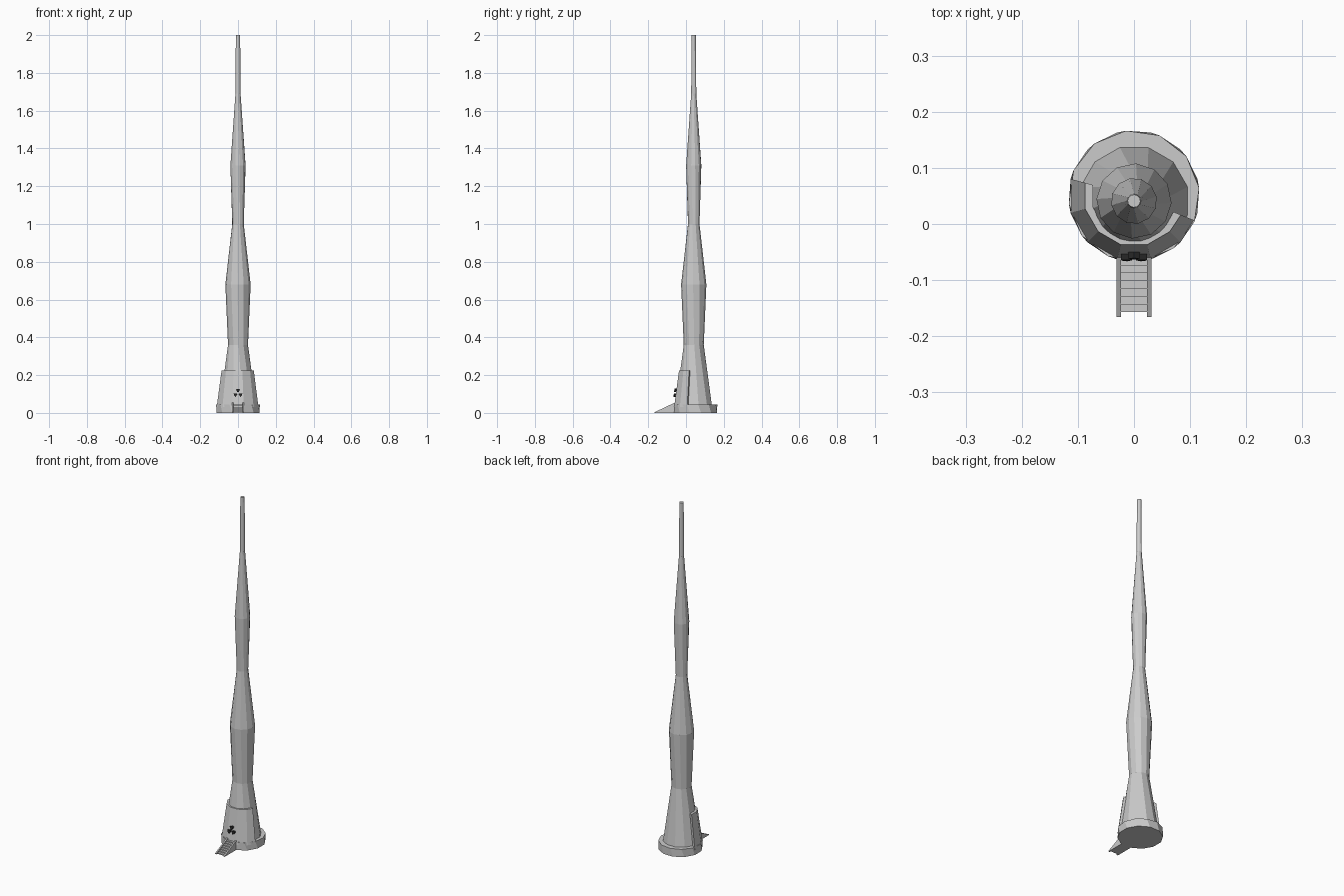
import bpy, bmesh
from math import sin, cos, radians, pi

if "Cube" in bpy.data.objects:
    bpy.data.objects.remove(bpy.data.objects["Cube"])

SIDES = 12


def make(name, verts, faces):
    mesh = bpy.data.meshes.new(name)
    mesh.from_pydata(verts, [], faces)
    bm = bmesh.new()
    bm.from_mesh(mesh)
    bmesh.ops.recalc_face_normals(bm, faces=bm.faces)
    bm.to_mesh(mesh)
    bm.free()
    ob = bpy.data.objects.new(name, mesh)
    bpy.context.collection.objects.link(ob)
    return ob


def lathe(name, profile, cy):
    """Faceted solid from (radius, z, turn in degrees) rings."""
    verts = [(r * cos(radians(15 + turn) + 2 * pi * i / SIDES),
              cy + r * sin(radians(15 + turn) + 2 * pi * i / SIDES), z)
             for r, z, turn in profile for i in range(SIDES)]
    faces = [(k * SIDES + i, k * SIDES + (i + 1) % SIDES,
              (k + 1) * SIDES + (i + 1) % SIDES, (k + 1) * SIDES + i)
             for k in range(len(profile) - 1) for i in range(SIDES)]
    last = (len(profile) - 1) * SIDES
    faces += [tuple(range(SIDES)), tuple(range(last, last + SIDES))]
    return make(name, verts, faces)


def prism(name, outline, a, b, place):
    """Extrude a 2D outline from depth a to depth b; place maps (u, v, d) to xyz."""
    n = len(outline)
    verts = [place(u, v, d) for d in (a, b) for u, v in outline]
    faces = [tuple(range(n)), tuple(range(n, 2 * n))]
    faces += [(i, (i + 1) % n, n + (i + 1) % n, n + i) for i in range(n)]
    return make(name, verts, faces)


# Round foot and waisted, slightly twisting spire
lathe("foot", [(0.117, 0, 0), (0.117, 0.045, -8)], 0.05)
lathe("spire", [(0.1, 0.035, 0), (0.053, 0.36, -12), (0.067, 0.68, -18),
                (0.031, 1.0, -26), (0.041, 1.31, -34), (0.0135, 1.69, -46),
                (0.0115, 2.0, -50)], 0.041)

# Sloping armour shell wrapped around the front half
angles = [165, 195, 225, 255, 285, 315, 338]
verts = []
for a in map(radians, angles):
    for r, z in ((0.117, 0.03), (0.09, 0.225), (0.076, 0.225), (0.102, 0.03)):
        verts.append((r * cos(a), 0.05 + r * sin(a), z))
end = 4 * (len(angles) - 1)
faces = [(4 * i + k, 4 * i + (k + 1) % 4, 4 * i + 4 + (k + 1) % 4, 4 * i + 4 + k)
         for i in range(len(angles) - 1) for k in range(4)]
faces += [(0, 1, 2, 3), (end, end + 1, end + 2, end + 3)]
make("front_shell", verts, faces)

# Three dark wedge vents on the front of the shell
dark = bpy.data.materials.new("dark_vent")
dark.diffuse_color = (0.02, 0.02, 0.02, 1)
dark.use_nodes = True
dark.node_tree.nodes["Principled BSDF"].inputs["Base Color"].default_value = dark.diffuse_color
for i, middle in enumerate((90, 210, 330)):
    wedge = [(r * cos(radians(middle + t)), 0.104 + r * sin(radians(middle + t)))
             for r, t in ((0.006, -28), (0.023, -28), (0.024, 0), (0.023, 28), (0.006, 28))]
    vent = prism(f"vent_{i + 1}", wedge, -0.006, 0.01,
                 lambda u, v, d: (u, -0.058 + d + (v - 0.104) * 0.13, v))
    vent.data.materials.append(dark)

# Stairs: stepped flight between two sloping stringers
STEPS = 7
y0, y1, top = -0.157, -0.06, 0.045
run, rise = (y1 - y0) / STEPS, top / STEPS
flight = [(y0, 0)]
for i in range(STEPS):
    flight += [(y0 + i * run, (i + 1) * rise), (y0 + (i + 1) * run, (i + 1) * rise)]
flight.append((y1, 0))
yzx = lambda u, v, d: (d, u, v)
prism("steps", flight, -0.023, 0.023, yzx)
side = [(-0.166, 0), (-0.166, 0.004), (-0.06, 0.054), (-0.06, 0)]
prism("left_stringer", side, -0.031, -0.023, yzx)
prism("right_stringer", side, 0.023, 0.031, yzx)
